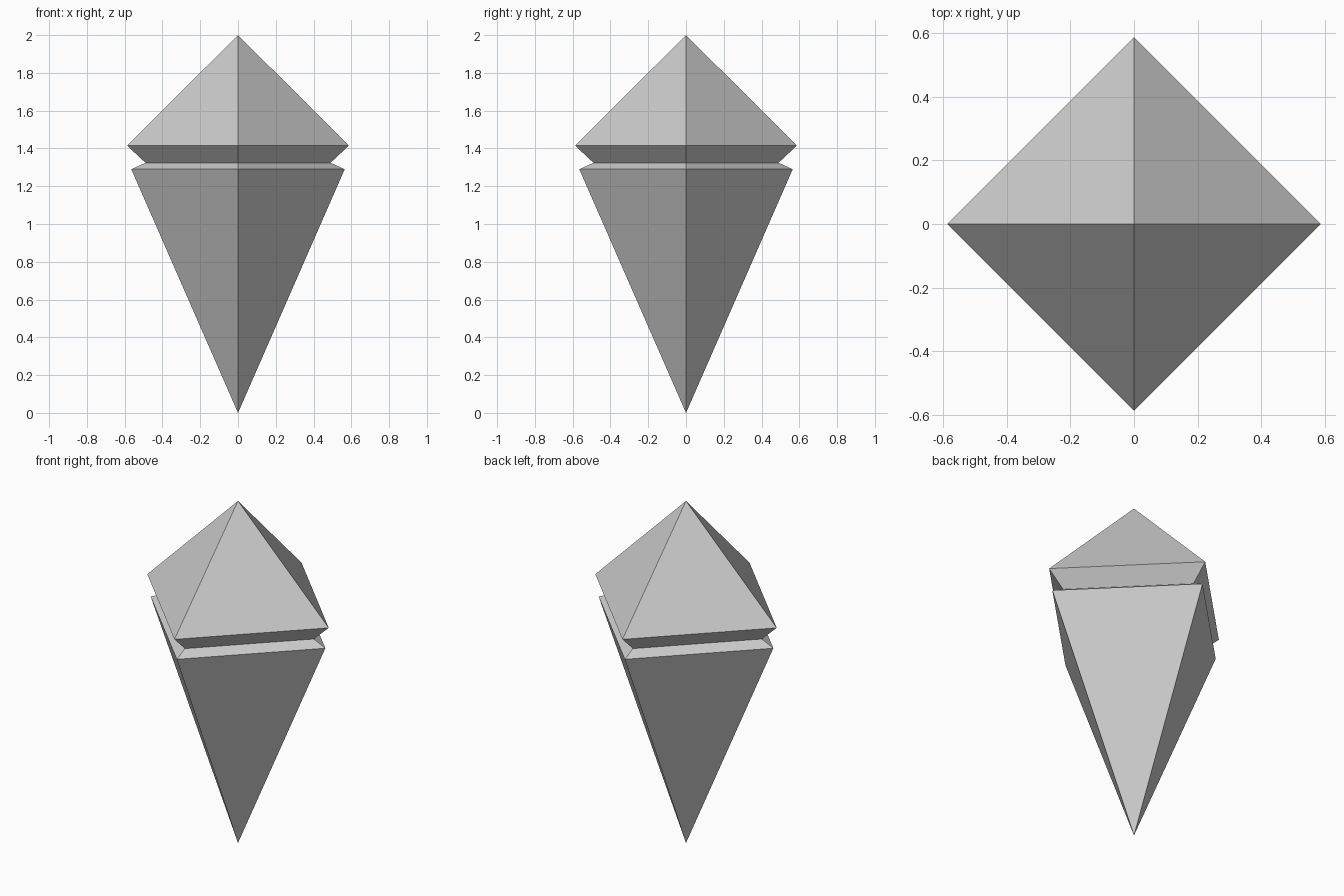
import bpy
import bmesh
from math import cos, sin, tau

cube = bpy.data.objects.get("Cube")
if cube:
    bpy.data.objects.remove(cube, do_unlink=True)

# Single grey colour
grey = bpy.data.materials.new("light_grey")
grey.use_nodes = True
colour = (0.6, 0.6, 0.6, 1)
grey.diffuse_color = colour
grey.node_tree.nodes["Principled BSDF"].inputs["Base Color"].default_value = colour

SIDES = 4


def faceted_part(name, tip_z, rings):
    """Flat-sided shell from a pointed tip through (radius, height) rings."""
    bm = bmesh.new()
    tip = bm.verts.new((0, 0, tip_z))
    loops = [[bm.verts.new((r * cos(tau * i / SIDES), r * sin(tau * i / SIDES), z))
              for i in range(SIDES)] for r, z in rings]
    for i in range(SIDES):
        j = (i + 1) % SIDES
        bm.faces.new((tip, loops[0][i], loops[0][j]))
        for a, b in zip(loops, loops[1:]):
            bm.faces.new((a[i], b[i], b[j], a[j]))
    # Face winding depends on whether the tip points up or down
    if tip_z < rings[0][1]:
        bmesh.ops.reverse_faces(bm, faces=bm.faces[:])
    mesh = bpy.data.meshes.new(name)
    bm.to_mesh(mesh)
    bm.free()
    mesh.materials.append(grey)
    obj = bpy.data.objects.new(name, mesh)
    bpy.context.collection.objects.link(obj)
    return obj


# The two crystal halves meet at a narrow waist
waist = (0.49, 1.324)
faceted_part("upper_crystal", 2.0, [(0.587, 1.415), waist])
faceted_part("lower_crystal", 0.0, [(0.565, 1.29), waist])
